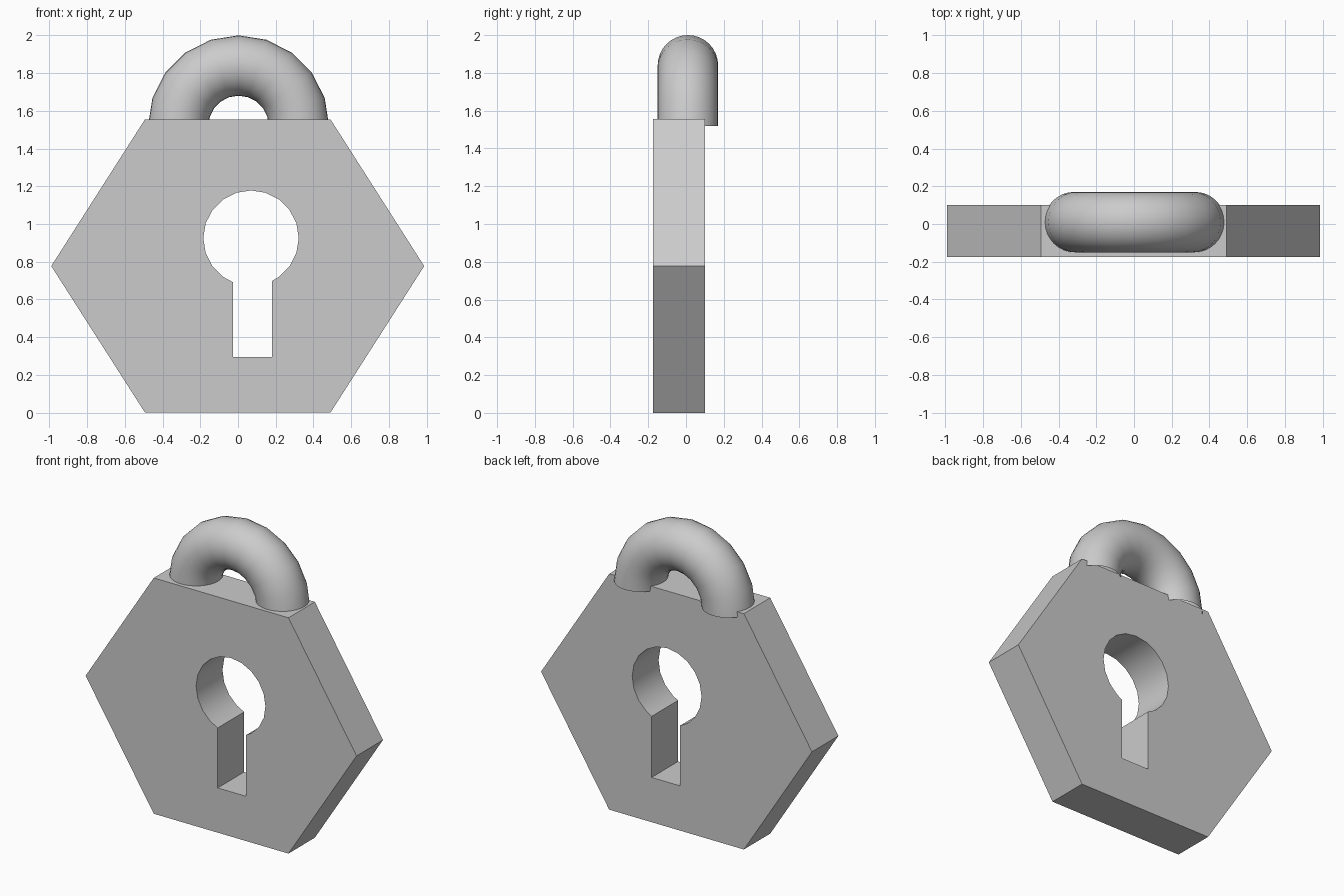
import bpy, bmesh
from math import sin, cos, pi, radians

if "Cube" in bpy.data.objects:
    bpy.data.objects.remove(bpy.data.objects["Cube"])


def link_mesh(name, bm):
    mesh = bpy.data.meshes.new(name)
    bm.to_mesh(mesh)
    bm.free()
    obj = bpy.data.objects.new(name, mesh)
    bpy.context.collection.objects.link(obj)
    return obj


def smooth(obj, angle):
    bpy.ops.object.select_all(action='DESELECT')
    obj.select_set(True)
    bpy.context.view_layer.objects.active = obj
    bpy.ops.object.shade_smooth_by_angle(angle=radians(angle))


def plate(name, outlines, y0, y1):
    """Extrude filled XZ outlines (inner ones become holes) between two y values."""
    bm = bmesh.new()
    for pts in outlines:
        vs = [bm.verts.new((x, y0, z)) for x, z in pts]
        for a, b in zip(vs, vs[1:] + vs[:1]):
            bm.edges.new((a, b))
    bmesh.ops.triangle_fill(bm, use_beauty=True, use_dissolve=False, edges=bm.edges[:])
    ext = bmesh.ops.extrude_face_region(bm, geom=bm.faces[:], use_keep_orig=True)
    moved = [g for g in ext["geom"] if isinstance(g, bmesh.types.BMVert)]
    bmesh.ops.translate(bm, verts=moved, vec=(0, y1 - y0, 0))
    bmesh.ops.recalc_face_normals(bm, faces=bm.faces[:])
    return link_mesh(name, bm)


# Hexagonal body with a slightly off-centre keyhole through it
hexagon = [(-0.99, 0.777), (-0.493, 0), (0.49, 0), (0.987, 0.777), (0.49, 1.555), (-0.493, 1.555)]
cx, cz, r = 0.069, 0.925, 0.253
arc = [(cx + r * cos(radians(a)), cz + r * sin(radians(a))) for a in range(-54, 235, 18)]
keyhole = [(0.18, 0.295), (0.18, 0.698)] + arc + [(-0.026, 0.691), (-0.026, 0.295)]
body = plate("lock_body", [hexagon, keyhole], -0.174, 0.101)
smooth(body, 25)

# Shackle: half ring of round bar, open at its buried ends
major, minor, steps, sides = 0.32, 0.16, 10, 32
bm = bmesh.new()
rings = []
for i in range(steps + 1):
    t = pi * i / steps
    ring = []
    for j in range(sides):
        p = 2 * pi * j / sides
        d = major + minor * cos(p)
        ring.append(bm.verts.new((0.003 + d * cos(t), 0.01 + minor * sin(p), 1.52 + d * sin(t))))
    rings.append(ring)
for a, b in zip(rings, rings[1:]):
    for j in range(sides):
        k = (j + 1) % sides
        bm.faces.new((a[j], b[j], b[k], a[k]))
bmesh.ops.recalc_face_normals(bm, faces=bm.faces[:])
shackle = link_mesh("shackle", bm)
smooth(shackle, 40)
